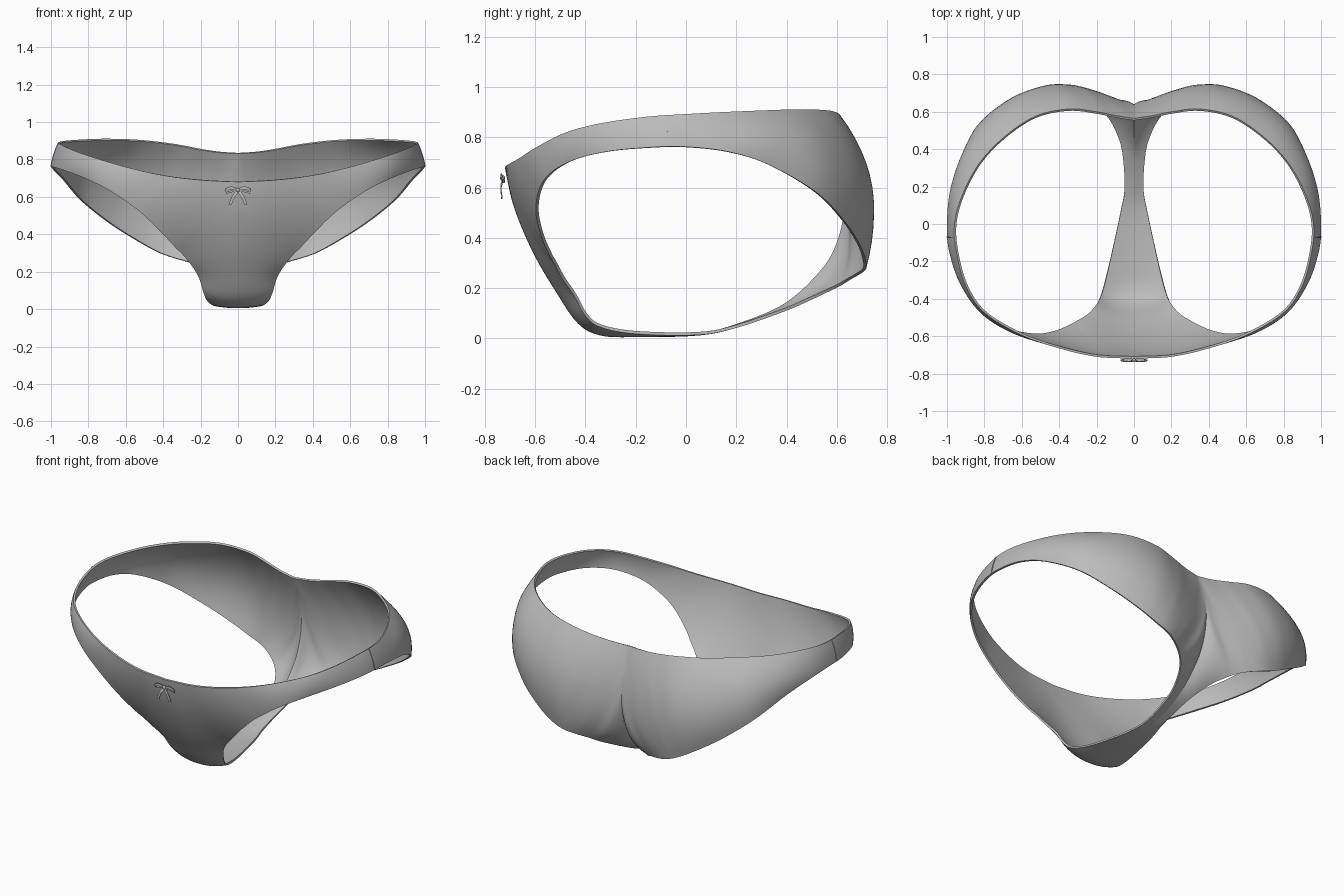
import bpy, math
from mathutils import Vector

if "Cube" in bpy.data.objects:
    bpy.data.objects.remove(bpy.data.objects["Cube"])

fabric = bpy.data.materials.new("grey fabric")
fabric.diffuse_color = (0.5, 0.5, 0.5, 1)
fabric.use_nodes = True
fabric.node_tree.nodes["Principled BSDF"].inputs["Base Color"].default_value = fabric.diffuse_color

SUB, ROWS = 6, 12   # samples per station, rows from outer edge to leg edge

# Outer edge of the right half: waist from front to back
waist = [(0, -.72, .68), (.2, -.71, .69), (.4, -.665, .715), (.6, -.595, .76),
         (.8, -.475, .82), (.9, -.33, .857), (.95, -.15, .882), (.96, 0, .892),
         (.92, .15, .90), (.83, .32, .907), (.7, .46, .911), (.53, .575, .905),
         (.35, .615, .885), (.2, .6, .857), (.1, .58, .842), (0, .565, .835)]
# Centre line from back waist under the crotch to front waist (y, z)
centre = [(.565, .835), (.62, .68), (.64, .53), (.615, .39), (.55, .27), (.4, .13),
          (.2, .045), (.05, .012), (-.2, .005), (-.34, .012), (-.43, .06),
          (-.52, .19), (-.61, .345), (-.685, .525), (-.72, .68)]
centre = [(0, y, z) for y, z in centre]
# Leg opening, one point per outer station
leg = [(.34, -.545, .335), (.42, -.58, .42), (.53, -.597, .525), (.68, -.565, .63),
       (.82, -.47, .70), (.93, -.32, .742), (.99, -.14, .76), (1, 0, .762),
       (.985, .17, .742), (.935, .33, .69), (.84, .52, .58), (.69, .635, .46),
       (.54, .695, .365), (.43, .715, .305), (.35, .715, .275), (.28, .69, .255),
       (.22, .655, .235), (.17, .615, .21), (.125, .56, .183), (.09, .49, .15),
       (.06, .39, .107), (.05, .2, .042), (.075, .05, .014), (.13, -.2, .018),
       (.165, -.34, .045), (.185, -.40, .09), (.21, -.445, .17), (.25, -.49, .235),
       (.295, -.52, .29)]
# Middle of the cloth, which gives the seat and front their fullness
middle = [(.17, -.665, .51), (.31, -.66, .56), (.465, -.637, .62), (.64, -.588, .695),
          (.815, -.48, .76), (.92, -.328, .80), (.975, -.145, .822), (.985, 0, .828),
          (.965, .17, .82), (.91, .35, .80), (.80, .53, .76), (.63, .67, .68),
          (.45, .735, .62), (.31, .735, .57), (.215, .712, .54), (.13, .685, .50),
          (.09, .668, .43), (.07, .655, .35), (.05, .605, .27), (.04, .53, .20),
          (.03, .395, .118), (.025, .2, .043), (.037, .05, .012), (.065, -.2, .008),
          (.085, -.34, .02), (.1, -.42, .065), (.11, -.495, .175), (.13, -.565, .29),
          (.15, -.625, .41)]


def spline(pts, closed=False):
    """Smooth curve through the points, SUB samples per span, last point left off."""
    p = [Vector(q) for q in pts]
    n = len(p)
    if not closed:
        p = [2 * p[0] - p[1]] + p + [2 * p[-1] - p[-2]]
    out = []
    for i in range(n if closed else n - 1):
        a, b, c, d = [p[(i + k - 1) % n] for k in range(4)] if closed else p[i:i + 4]
        for s in range(SUB):
            t = s / SUB
            out.append(0.5 * (2 * b + (c - a) * t + (2 * a - 5 * b + 4 * c - d) * t ** 2
                              + (3 * b - a - 3 * c + d) * t ** 3))
    return out


def make(name, verts, faces, thickness, offset=-1.0, mirror=True):
    """Mesh sheet, mirrored across x and given thickness."""
    me = bpy.data.meshes.new(name)
    me.from_pydata([tuple(v) for v in verts], [], faces)
    me.materials.append(fabric)
    ob = bpy.data.objects.new(name, me)
    bpy.context.collection.objects.link(ob)
    bpy.ops.object.select_all(action='DESELECT')
    bpy.context.view_layer.objects.active = ob
    ob.select_set(True)
    if mirror:
        ob.modifiers.new("mirror", 'MIRROR').merge_threshold = 0.0005
    solid = ob.modifiers.new("solid", 'SOLIDIFY')
    solid.thickness, solid.offset = thickness, offset
    for m in [m.name for m in ob.modifiers]:
        bpy.ops.object.modifier_apply(modifier=m)
    bpy.ops.object.shade_smooth_by_angle(angle=math.radians(45))
    return ob


# Briefs body: a ring of cloth between the outer edge and the leg opening
outer = spline(waist) + spline(centre)
mid, inner = spline(middle, True), spline(leg, True)
cols = []
for o, m, l in zip(outer, mid, inner):
    col = []
    for j in range(ROWS + 1):
        t = j / ROWS
        col.append(o * (1 - t) * (1 - 2 * t) + m * 4 * t * (1 - t) + l * t * (2 * t - 1))
    cols.append(col)
N, R = len(cols), ROWS + 1
faces = [(i * R + j, i * R + j + 1, (i + 1) % N * R + j + 1, (i + 1) % N * R + j)
         for i in range(N) for j in range(ROWS)]
make("briefs_body", [v for c in cols for v in c], faces, 0.012)

# Side seams: narrow raised strips from waist to leg opening
seam = cols[6 * SUB + 3]
verts = [v + Vector((.001, dy, 0)) for v in seam for dy in (-.003, .003)]
make("side_seams", verts, [(2 * k, 2 * k + 2, 2 * k + 3, 2 * k + 1) for k in range(ROWS)],
     0.004, 0)


def ribbon(name, path, width):
    """Flat ribbon following a path of (x, y, z) points on the front."""
    p = spline(path) + [Vector(path[-1])]
    verts = []
    for k, v in enumerate(p):
        d = p[min(k + 1, len(p) - 1)] - p[max(k - 1, 0)]
        side = Vector((-d.z, 0, d.x)).normalized() * width / 2
        verts += [v + side, v - side]
    make(name, verts, [(2 * k, 2 * k + 1, 2 * k + 3, 2 * k + 2) for k in range(len(p) - 1)],
         0.005, 0)


# Bow: loops, tails and knot
ribbon("bow_loops", [(.004, -.728, .638), (.03, -.735, .647), (.055, -.734, .642),
                     (.066, -.728, .628)], .016)
ribbon("bow_loop_backs", [(.004, -.724, .632), (.03, -.722, .63), (.064, -.724, .622)], .010)
ribbon("bow_tails", [(.004, -.729, .63), (.022, -.735, .605), (.034, -.734, .58),
                     (.042, -.732, .558)], .016)
bpy.ops.mesh.primitive_uv_sphere_add(segments=12, ring_count=8, radius=1,
                                     location=(0, -.729, .637))
knot = bpy.context.object
knot.name = "bow_knot"
knot.scale = (.012, .010, .012)
knot.data.materials.append(fabric)
bpy.ops.object.shade_smooth_by_angle(angle=math.radians(45))
